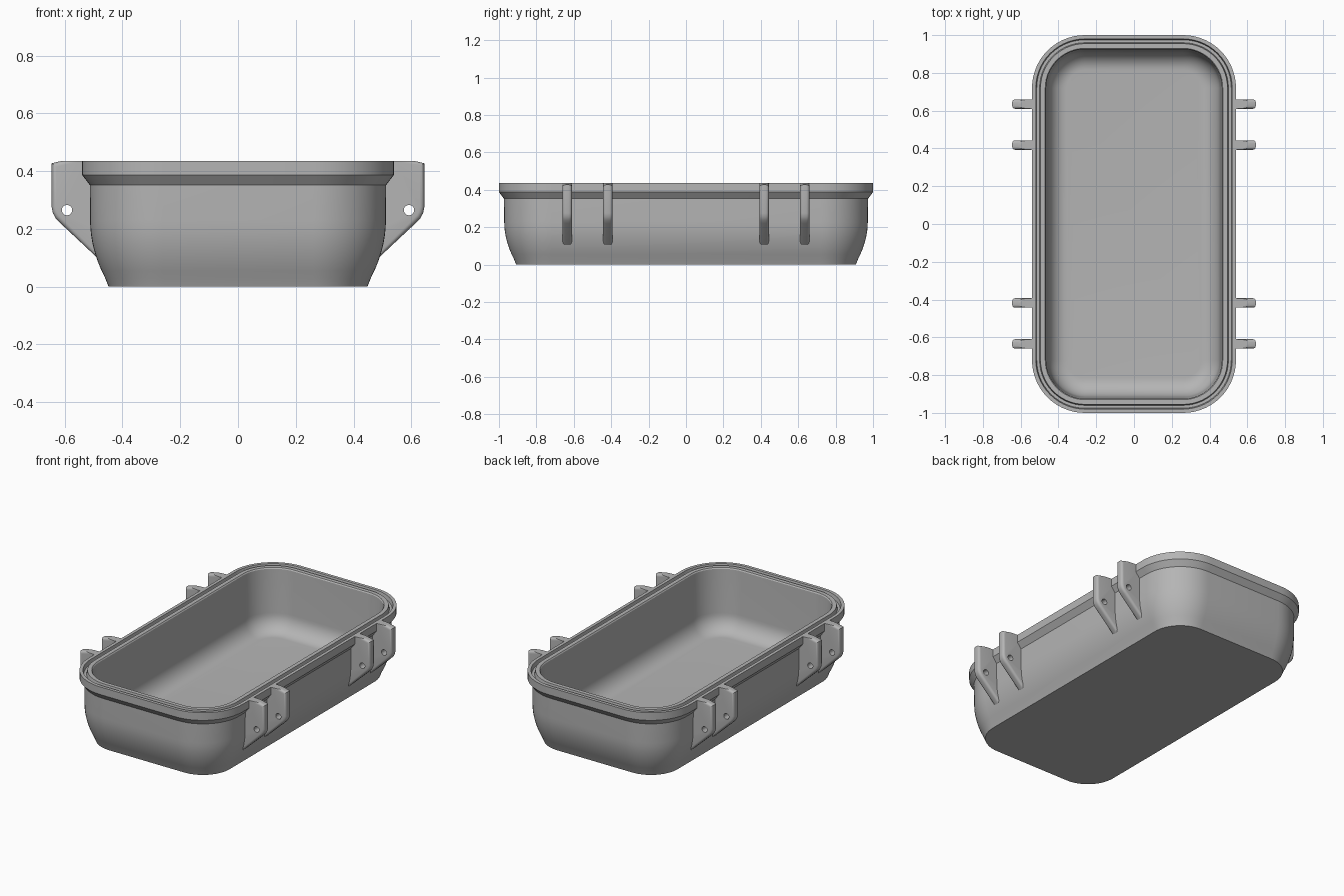
import bpy, bmesh
from math import sin, cos, pi, radians

cube = bpy.data.objects.get("Cube")
if cube:
    bpy.data.objects.remove(cube)

HALF_X, HALF_Y, CORNER, TOP = 0.54, 1.0, 0.28, 0.435

grey = bpy.data.materials.new("plain grey")
grey.use_nodes = True
colour = (0.46, 0.46, 0.46, 1)
grey.diffuse_color = colour
grey.node_tree.nodes["Principled BSDF"].inputs["Base Color"].default_value = colour


def make_object(name, bm):
    bmesh.ops.recalc_face_normals(bm, faces=bm.faces)
    mesh = bpy.data.meshes.new(name)
    bm.to_mesh(mesh)
    bm.free()
    mesh.materials.append(grey)
    obj = bpy.data.objects.new(name, mesh)
    bpy.context.collection.objects.link(obj)
    return obj


def activate(obj):
    bpy.ops.object.select_all(action='DESELECT')
    obj.select_set(True)
    bpy.context.view_layer.objects.active = obj


def rounded_ring(bm, inset, z, steps=14):
    """Rounded rectangle loop, inset from the rim outline."""
    ring, r = [], CORNER - inset
    corners = ((1, 1), (-1, 1), (-1, -1), (1, -1))
    for quarter, (sx, sy) in enumerate(corners):
        for i in range(steps + 1):
            a = (quarter + i / steps) * pi / 2
            ring.append(bm.verts.new((sx * (HALF_X - CORNER) + r * cos(a),
                                      sy * (HALF_Y - CORNER) + r * sin(a), z)))
    return ring


# Tub: wall section as (inset, height), from base over the rim to the floor
section = [(0.092, 0)]
for i in range(9):                       # curved outer wall
    t = i / 8
    section.append((0.028 + 0.052 * (1 - t) ** 2, 0.03 + 0.2 * t))
section += [(0.027, 0.352), (0, 0.387), (0, TOP),                      # lip
            (0.02, TOP), (0.025, 0.41), (0.04, 0.41), (0.045, TOP),    # groove
            (0.07, TOP), (0.075, 0.428)]
for i in range(11):                      # inner fillet down to the floor
    a = i / 10 * pi / 2
    section.append((0.185 - 0.1 * cos(a), 0.155 - 0.11 * sin(a)))

bm = bmesh.new()
rings = [rounded_ring(bm, *point) for point in section]
for low, high in zip(rings, rings[1:]):
    for i in range(len(low)):
        j = (i + 1) % len(low)
        bm.faces.new((low[i], low[j], high[j], high[i]))
bm.faces.new(rings[0][::-1])
bm.faces.new(rings[-1])
tub = make_object("tub", bm)
activate(tub)
bpy.ops.object.shade_smooth_by_angle(angle=radians(28))

# Hinge lug: side outline as (x, z), extruded across its thickness
THICK = 0.05
inner = [(0.47, 0.10), (0.495, 0.2), (0.497, 0.37), (0.53, 0.39), (0.53, TOP)]
outer = [(0.612, TOP), (0.645, 0.427), (0.645, 0.275), (0.641, 0.255),
         (0.632, 0.238), (0.615, 0.22), (0.485, 0.098)]
bm = bmesh.new()
side = bm.faces.new([bm.verts.new((x, -THICK / 2, z)) for x, z in inner + outer])
extruded = bmesh.ops.extrude_face_region(bm, geom=[side])
bmesh.ops.translate(bm, vec=(0, THICK, 0),
                    verts=[v for v in extruded["geom"] if isinstance(v, bmesh.types.BMVert)])
# Round the free outer edges
rim = [e for e in bm.edges
       if abs(e.verts[0].co.y - e.verts[1].co.y) < 0.001
       and max(v.co.x for v in e.verts) > 0.6
       and min(v.co.x for v in e.verts) > 0.48
       and min(v.co.z for v in e.verts) < 0.43]
bmesh.ops.bevel(bm, geom=rim, offset=0.016, segments=4, profile=0.5, affect='EDGES')
lug = make_object("hinge_lug", bm)

# Pin hole
bpy.ops.mesh.primitive_cylinder_add(vertices=24, radius=0.018, depth=0.2,
                                    location=(0.592, 0, 0.265), rotation=(pi / 2, 0, 0))
cutter = bpy.context.object
cutter.name = "pin_hole_cutter"
cutter.hide_render = True
activate(lug)
cut = lug.modifiers.new("pin hole", 'BOOLEAN')
cut.operation = 'DIFFERENCE'
cut.object = cutter
cut.solver = 'EXACT'
bpy.ops.object.modifier_apply(modifier=cut.name)
bpy.data.objects.remove(cutter)
activate(lug)
bpy.ops.object.shade_smooth_by_angle(angle=radians(30))

# Two pairs of lugs on each long side
for side_name, turn in (("left", 0), ("right", pi)):
    for place, y in (("front_outer", -0.635), ("front_inner", -0.418),
                     ("back_inner", 0.418), ("back_outer", 0.635)):
        copy = lug.copy()
        copy.name = f"{side_name}_{place}_lug"
        copy.location.y = y
        copy.rotation_euler.z = turn
        bpy.context.collection.objects.link(copy)
bpy.data.objects.remove(lug)
